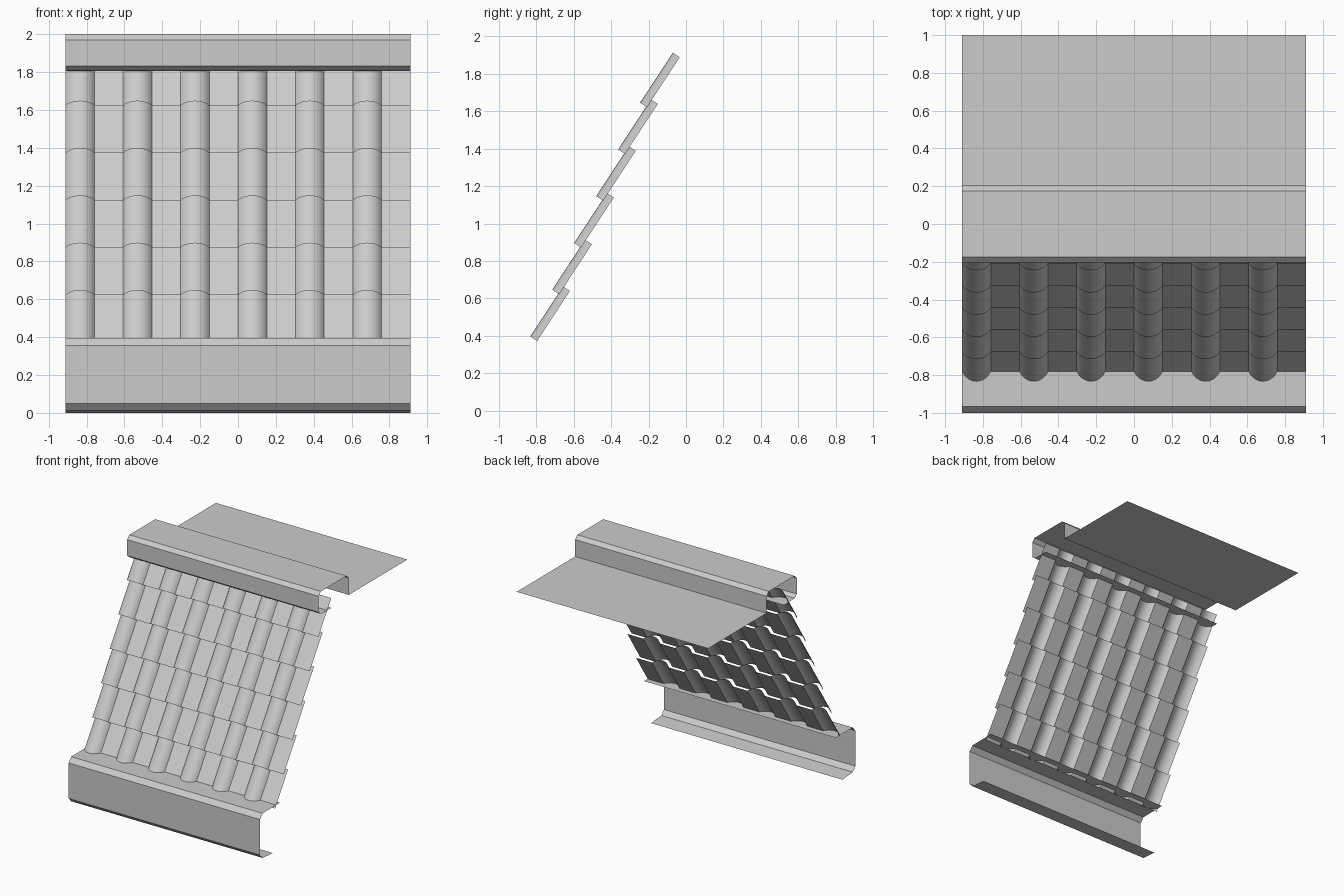
import bpy
from math import sin, cos, asin
from mathutils import Vector

if "Cube" in bpy.data.objects:
    bpy.data.objects.remove(bpy.data.objects["Cube"])

HALF = 0.91  # half width of the whole roof section


def make_object(name, verts, faces):
    mesh = bpy.data.meshes.new(name)
    mesh.from_pydata(verts, [], faces)
    obj = bpy.data.objects.new(name, mesh)
    bpy.context.collection.objects.link(obj)
    return obj


def folded_sheet(name, profile):
    """Thin sheet following a (y, z) profile across the full width."""
    verts = [(x, y, z) for y, z in profile for x in (-HALF, HALF)]
    faces = [(2 * i, 2 * i + 1, 2 * i + 3, 2 * i + 2) for i in range(len(profile) - 1)]
    return make_object(name, verts, faces)


def tile_rows():
    """One row of barrel-and-pan tiles, stepped up the slope by an array."""
    periods, segs, height = 6, 10, 0.044
    period = 2 * HALF / periods
    half_chord = 0.076
    radius = (half_chord ** 2 + height ** 2) / (2 * height)
    ang = asin(half_chord / radius)
    # cross-section: (x, height above the pan)
    section = []
    for p in range(periods):
        cx = -HALF + p * period + half_chord
        for s in range(segs + 1):
            a = -ang + 2 * ang * s / segs
            section.append((cx + radius * sin(a), radius * (cos(a) - cos(ang))))
    section.append((HALF, 0.0))

    start = Vector((0, -0.796, 0.372))
    along = Vector((0, 0.175, 0.267))
    normal = Vector((1, 0, 0)).cross(along).normalized()
    n = len(section)
    verts = [Vector((x, 0, 0)) + start + normal * h + along * t
             for t in (0, 1) for x, h in section]
    faces = [(i, i + 1, n + i + 1, n + i) for i in range(n - 1)]
    obj = make_object("roof_tiles", verts, faces)

    array = obj.modifiers.new("rows", 'ARRAY')
    array.count = 6
    array.use_relative_offset = False
    array.use_constant_offset = True
    array.constant_offset_displace = (0, 0.1175, 0.25)

    bpy.context.view_layer.objects.active = obj
    obj.select_set(True)
    bpy.ops.object.shade_smooth_by_angle(angle=0.5)
    return obj


# lower fascia with in-turned lip and chamfered top edge
folded_sheet("eave_trim", [(-0.825, 0.0), (-0.965, 0.012), (-1.0, 0.05),
                           (-1.0, 0.355), (-0.965, 0.395), (-0.73, 0.397)])

# sloping tiles
tile_rows()

# ridge cap with front lip, running back into the flat roof deck
folded_sheet("ridge_cap_and_deck", [(-0.03, 1.803), (-0.175, 1.808), (-0.205, 1.832),
                                    (-0.205, 1.97), (-0.175, 2.0), (0.175, 2.0),
                                    (0.205, 1.97), (0.205, 1.825), (1.0, 1.825)])
